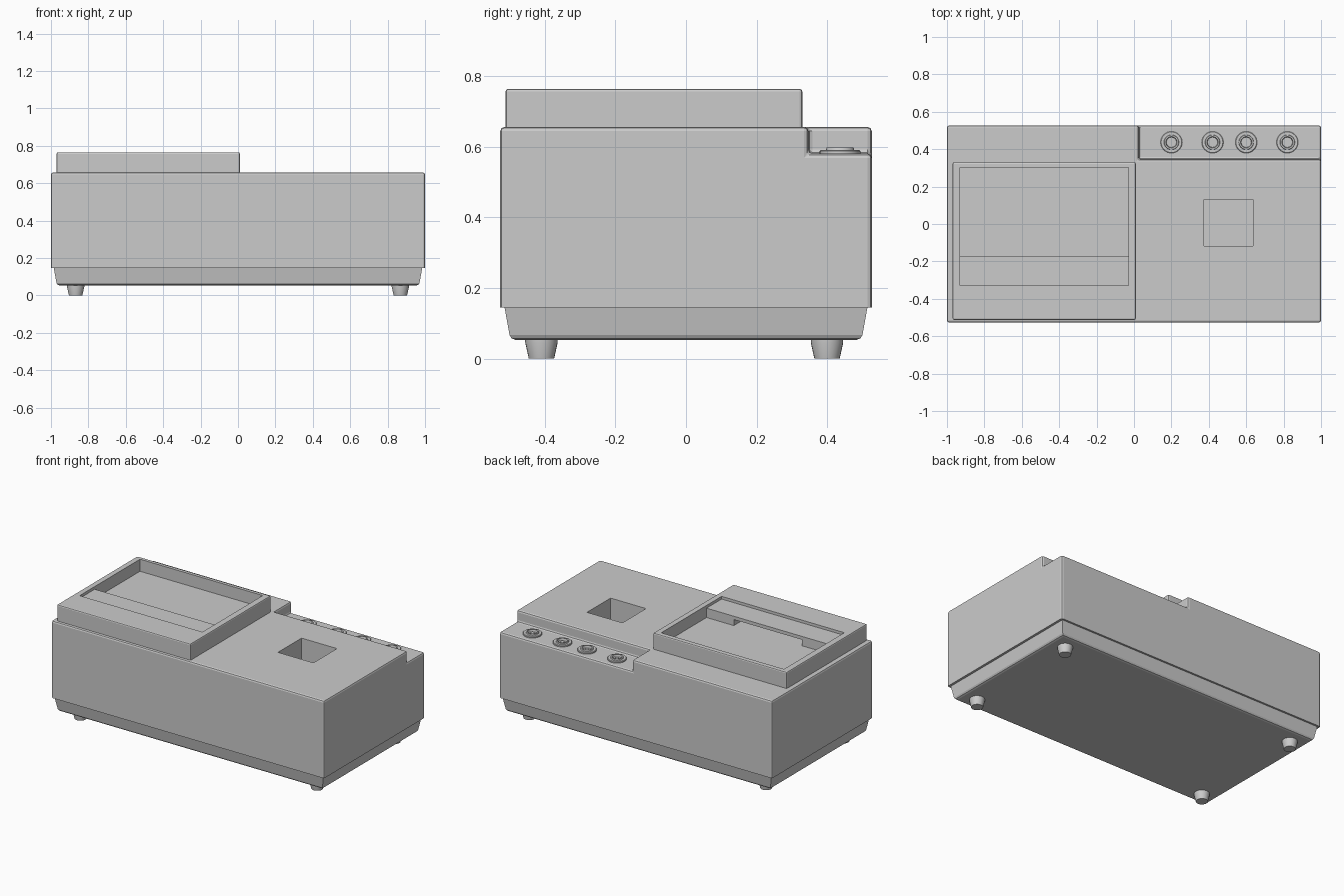
import bpy, bmesh, math

if "Cube" in bpy.data.objects:
    bpy.data.objects.remove(bpy.data.objects["Cube"])


def add(name, bm):
    bmesh.ops.recalc_face_normals(bm, faces=bm.faces)
    me = bpy.data.meshes.new(name)
    bm.to_mesh(me)
    bm.free()
    ob = bpy.data.objects.new(name, me)
    bpy.context.collection.objects.link(ob)
    return ob


def bevel_edges(ob, width, test):
    bm = bmesh.new()
    bm.from_mesh(ob.data)
    edges = [e for e in bm.edges
             if e.calc_face_angle(0) > 0.3 and test((e.verts[0].co.z + e.verts[1].co.z) / 2)]
    bmesh.ops.bevel(bm, geom=edges, offset=width, segments=2, profile=0.5, affect='EDGES')
    bm.to_mesh(ob.data)
    bm.free()


def box(name, x, y, z, inset=0.0):
    """Box from ranges; inset shrinks the bottom to make a taper."""
    bm = bmesh.new()
    vs = []
    for k, i in ((0, inset), (1, 0.0)):
        vs.append([bm.verts.new((px, py, z[k])) for px, py in
                   ((x[0] + i, y[0] + i), (x[1] - i, y[0] + i),
                    (x[1] - i, y[1] - i), (x[0] + i, y[1] - i))])
    bm.faces.new(vs[0])
    bm.faces.new(vs[1])
    for j in range(4):
        n = (j + 1) % 4
        bm.faces.new((vs[0][j], vs[0][n], vs[1][n], vs[1][j]))
    return add(name, bm)


def cut(ob, x, y, z):
    cutter = box("cutter", x, y, z)
    mod = ob.modifiers.new("cut", 'BOOLEAN')
    mod.operation, mod.solver, mod.object = 'DIFFERENCE', 'EXACT', cutter
    bpy.context.view_layer.objects.active = ob
    bpy.ops.object.modifier_apply(modifier=mod.name)
    bpy.data.objects.remove(cutter)


def lathe(name, profile, loc, steps):
    bm = bmesh.new()
    rings = [[bm.verts.new((loc[0] + r * math.cos(a), loc[1] + r * math.sin(a), z))
              for a in (2 * math.pi * i / steps for i in range(steps))] for r, z in profile]
    for a, b in zip(rings, rings[1:]):
        for i in range(steps):
            n = (i + 1) % steps
            bm.faces.new((a[i], a[n], b[n], b[i]))
    bm.faces.new(rings[0])
    bm.faces.new(rings[-1])
    ob = add(name, bm)
    bpy.ops.object.select_all(action='DESELECT')
    ob.select_set(True)
    bpy.context.view_layer.objects.active = ob
    bpy.ops.object.shade_smooth_by_angle(angle=math.radians(35))
    return ob


# Main housing with a lowered socket shelf at the back right and a square well
housing = box("housing", (-1, 1), (-0.527, 0.527), (0.145, 0.657))
cut(housing, (0.025, 1.2), (0.347, 0.8), (0.581, 0.9))
bevel_edges(housing, 0.012, lambda z: z > 0.16)
cut(housing, (0.375, 0.635), (-0.117, 0.13), (0.35, 0.9))

# Tapered base tray
base = box("base_tray", (-0.985, 0.985), (-0.515, 0.515), (0.053, 0.147), inset=0.017)
bevel_edges(base, 0.014, lambda z: z < 0.06)

# Raised compartment frame
frame = box("compartment_frame", (-0.97, 0.01), (-0.512, 0.33), (0.645, 0.765))
bevel_edges(frame, 0.008, lambda z: z > 0.66)
cut(frame, (-0.93, -0.03), (-0.33, 0.302), (0.685, 0.9))

# Ledge inside the compartment, open underneath between two end blocks
box("ledge_plate", (-0.935, -0.025), (-0.335, -0.172), (0.725, 0.747))
for side, x in (("left", (-0.935, -0.73)), ("right", (-0.23, -0.025))):
    box(side + "_ledge_block", x, (-0.335, -0.172), (0.68, 0.73))

# Round sockets on the shelf
socket = [(0.058, 0.575), (0.058, 0.588), (0.055, 0.591), (0.040, 0.591),
          (0.038, 0.598), (0.030, 0.598), (0.027, 0.583)]
for i, x in enumerate((0.20, 0.42, 0.60, 0.82)):
    lathe(f"socket_{i + 1}", socket, (x, 0.437), 32)
    lathe(f"socket_pin_{i + 1}", [(0.013, 0.58), (0.013, 0.590)], (x, 0.437), 16)

# Tapered feet
for sx in (-1, 1):
    for y in (-0.41, 0.40):
        lathe("foot", [(0.036, 0), (0.046, 0.045), (0.046, 0.06)], (sx * 0.868, y), 24)
